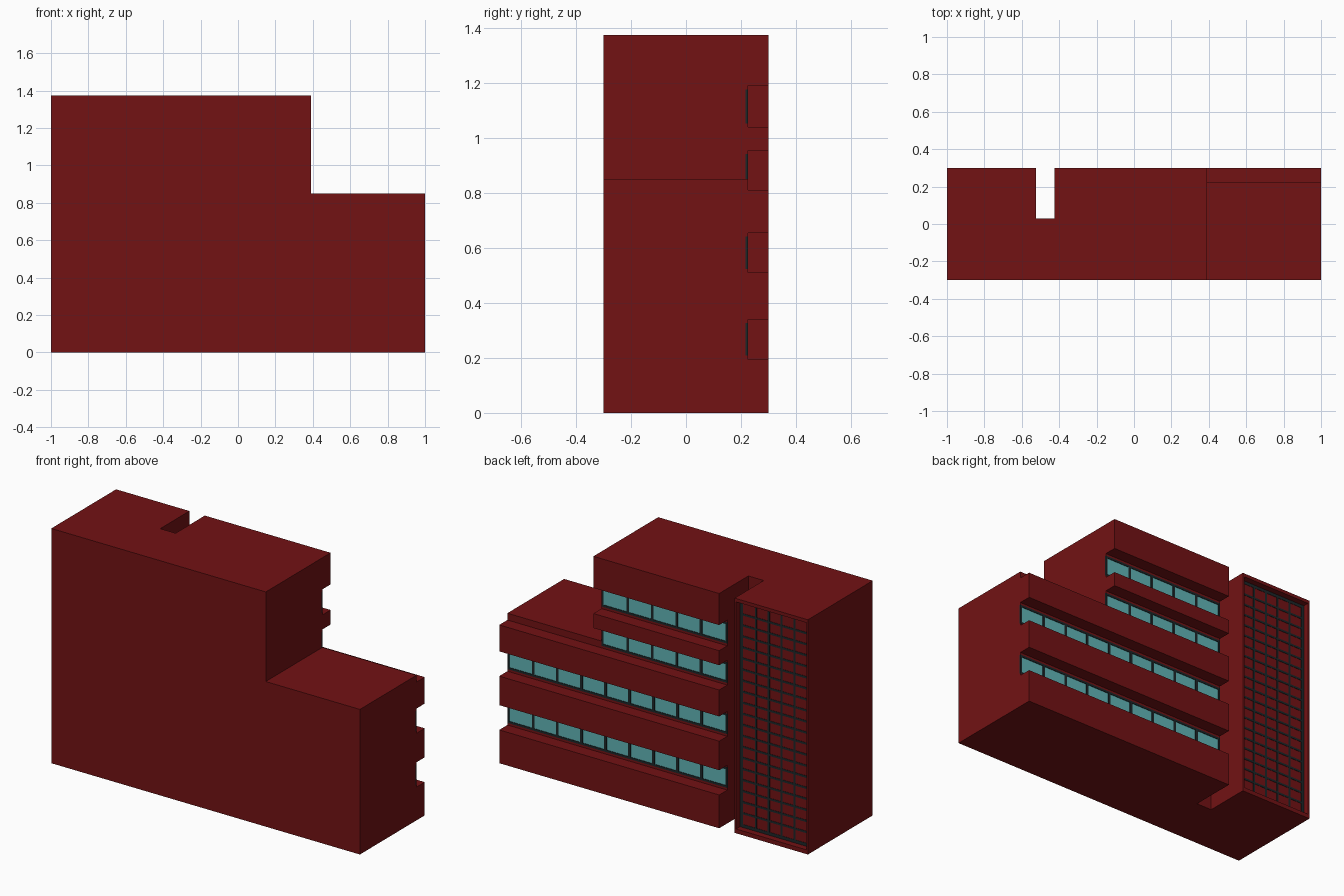
import bpy, bmesh

if "Cube" in bpy.data.objects:
    bpy.data.objects.remove(bpy.data.objects["Cube"])

def material(name, rgb):
    m = bpy.data.materials.new(name)
    m.diffuse_color = (*rgb, 1)
    m.use_nodes = True
    m.node_tree.nodes["Principled BSDF"].inputs["Base Color"].default_value = m.diffuse_color
    return m

RED = material("red_cladding", (0.17, 0.006, 0.007))
DARK = material("dark_frame", (0.012, 0.02, 0.022))
GLASS = material("teal_glass", (0.12, 0.46, 0.47))

def add_box(bm, x0, x1, y0, y1, z0, z1):
    ret = bmesh.ops.create_cube(bm, size=1)
    for v in ret["verts"]:
        v.co = (x1 if v.co.x > 0 else x0, y1 if v.co.y > 0 else y0, z1 if v.co.z > 0 else z0)

def finish(name, bm, mat):
    me = bpy.data.meshes.new(name)
    bm.to_mesh(me)
    bm.free()
    me.materials.append(mat)
    ob = bpy.data.objects.new(name, me)
    bpy.context.collection.objects.link(ob)
    return ob

def boxes(name, mat, *dims):
    bm = bmesh.new()
    for d in dims:
        add_box(bm, *d)
    return finish(name, bm, mat)

def cut(ob, *dims):
    cutter = boxes("cutter", RED, dims)
    cutter.hide_render = True
    mod = ob.modifiers.new("cut", "BOOLEAN")
    mod.operation, mod.solver, mod.object = "DIFFERENCE", "EXACT", cutter
    bpy.context.view_layer.objects.active = ob
    bpy.ops.object.modifier_apply(modifier=mod.name)
    bpy.data.objects.remove(cutter)

def window(name, x0, x1, z0, z1, y0, y1, cols, rows, border, bar):
    """Lattice frame facing +y with a glass sheet set just behind its front."""
    xa, xb, za, zb = x0 + border, x1 - border, z0 + border, z1 - border
    bars = [(x0, xa, y0, y1, z0, z1), (xb, x1, y0, y1, z0, z1),
            (xa, xb, y0, y1, z0, za), (xa, xb, y0, y1, zb, z1)]
    for i in range(1, cols):
        c = xa + (xb - xa) * i / cols
        bars.append((c - bar / 2, c + bar / 2, y0, y1, za, zb))
    for j in range(1, rows):
        c = za + (zb - za) * j / rows
        bars.append((xa, xb, y0, y1, c - bar / 2, c + bar / 2))
    boxes(name + "_frame", DARK, *bars)
    boxes(name + "_glass", GLASS, (xa, xb, y0, y1 - 0.003, za, zb))

# Stepped building body, extruded from its front outline
X_STEP, X_N0, X_N1 = 0.39, -0.525, -0.425
bm = bmesh.new()
outline = [(-1, 0), (1, 0), (1, 0.85), (X_STEP, 0.85), (X_STEP, 1.375), (-1, 1.375)]
face = bm.faces.new([bm.verts.new((x, -0.3, z)) for x, z in outline])
ext = bmesh.ops.extrude_face_region(bm, geom=[face])
bmesh.ops.translate(bm, vec=(0, 0.6, 0), verts=[g for g in ext["geom"] if isinstance(g, bmesh.types.BMVert)])
bmesh.ops.recalc_face_normals(bm, faces=bm.faces)
body = finish("building_body", bm, RED)

# Full-height slot between tower and wing, then the tower window recess
cut(body, X_N0, X_N1, 0.03, 0.5, -0.1, 1.5)
cut(body, -0.99, -0.535, 0.262, 0.5, 0.025, 1.355)
window("tower_window", -0.99, -0.535, 0.025, 1.355, 0.255, 0.264, 5, 20, 0.018, 0.012)

# Ribbon windows set back between the floor bands
bands = [(0.195, 0.34, 1, 9), (0.51, 0.655, 1, 9), (0.81, 0.955, X_STEP, 5), (1.04, 1.19, X_STEP, 5)]
for i, (z0, z1, x1, panes) in enumerate(bands, 1):
    cut(body, X_N1 - 0.05, 1.1, 0.225, 0.5, z0, z1)
    cut(body, X_N1 - 0.05, 1.1 if x1 == 1 else x1, 0.217, 0.5, z0 + 0.013, z1 - 0.013)
    window(f"ribbon_window_{i}", X_N1, x1, z0 + 0.013, z1 - 0.013, 0.217, 0.226, panes, 1, 0.012, 0.016)
